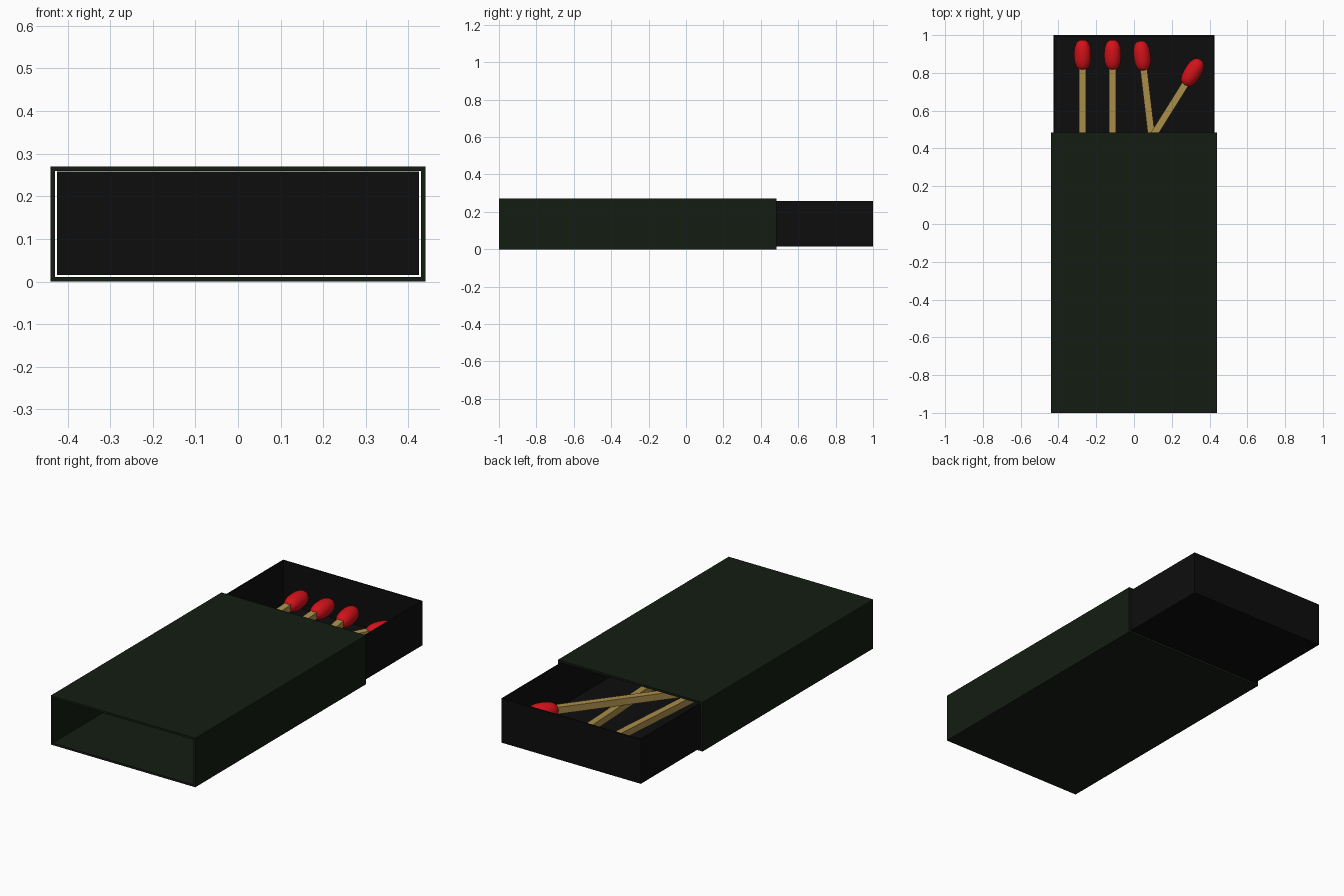
import bpy, bmesh, math
from mathutils import Matrix, Vector

if "Cube" in bpy.data.objects:
    bpy.data.objects.remove(bpy.data.objects["Cube"])


def material(name, r, g, b):
    m = bpy.data.materials.new(name)
    m.diffuse_color = (r, g, b, 1)
    m.use_nodes = True
    m.node_tree.nodes["Principled BSDF"].inputs["Base Color"].default_value = m.diffuse_color
    return m


GREEN = material("dark_green_card", 0.007, 0.012, 0.006)
BLACK = material("black_card", 0.004, 0.004, 0.004)
WOOD = material("wood", 0.42, 0.28, 0.07)
RED = material("red_tip", 0.65, 0.006, 0.01)


def loft(name, rings, mat, loop=False, smooth=False):
    """Skin a series of equal-sized vertex rings, capped or looped back."""
    bm = bmesh.new()
    vr = [[bm.verts.new(p) for p in ring] for ring in rings]
    n = len(vr[0])
    pairs = list(zip(vr, vr[1:])) + ([(vr[-1], vr[0])] if loop else [])
    for a, b in pairs:
        for i in range(n):
            j = (i + 1) % n
            bm.faces.new((a[i], a[j], b[j], b[i]))
    if not loop:
        bm.faces.new(vr[0])
        bm.faces.new(vr[-1])
    bmesh.ops.recalc_face_normals(bm, faces=bm.faces)
    for f in bm.faces:
        f.smooth = smooth
    me = bpy.data.meshes.new(name)
    bm.to_mesh(me)
    bm.free()
    me.materials.append(mat)
    ob = bpy.data.objects.new(name, me)
    bpy.context.collection.objects.link(ob)
    return ob


# Sleeve: rectangular tube open at both ends
def sleeve_ring(y, inset):
    x, lo, hi = 0.44 - inset, inset, 0.27 - inset
    return [(-x, y, lo), (x, y, lo), (x, y, hi), (-x, y, hi)]


loft("sleeve", [sleeve_ring(-1, 0), sleeve_ring(0.485, 0),
                sleeve_ring(0.485, 0.011), sleeve_ring(-1, 0.011)], GREEN, loop=True)


# Tray: open-topped box pulled out of the back
def tray_ring(z, inset):
    x, y0, y1 = 0.425 - inset, -0.485 + inset, 1 - inset
    return [(-x, y0, z), (x, y0, z), (x, y1, z), (-x, y1, z)]


loft("tray", [tray_ring(0.015, 0), tray_ring(0.258, 0),
              tray_ring(0.258, 0.008), tray_ring(0.023, 0.008)], BLACK)


# Matches: square stick along local -y, rounded head at the local origin
def match(i, x, y, z, angle, slope):
    a = math.radians(angle)
    fwd = Vector((math.sin(a), math.cos(a), slope)).normalized()
    side = Vector((math.cos(a), -math.sin(a), 0))
    rot = Matrix((side, fwd, side.cross(fwd))).transposed().to_4x4()
    place = Matrix.Translation((x, y, z)) @ rot

    h = 0.0185
    stick = loft(f"match_stick_{i}",
                 [[(-h, v, -h), (h, v, -h), (h, v, h), (-h, v, h)] for v in (-1.1, -0.03)], WOOD)

    rings = []
    steps, sides = 16, 24
    for k in range(steps + 1):
        t = math.pi * (0.02 + 0.96 * k / steps)
        v = -0.08 * math.copysign(abs(math.cos(t)) ** 0.85, math.cos(t))
        r = 0.045 * math.sin(t) ** 0.75
        rings.append([(r * math.cos(math.tau * s / sides), v, r * math.sin(math.tau * s / sides))
                      for s in range(sides)])
    head = loft(f"match_head_{i}", rings, RED, smooth=True)
    for ob in (stick, head):
        ob.matrix_world = place


for i, spec in enumerate([(-0.272, 0.895, 0.11, 0, 0.058),
                          (-0.113, 0.895, 0.11, 0, 0.058),
                          (0.043, 0.89, 0.11, -6.7, 0.058),
                          (0.31, 0.802, 0.143, 32, 0.045)], 1):
    match(i, *spec)
